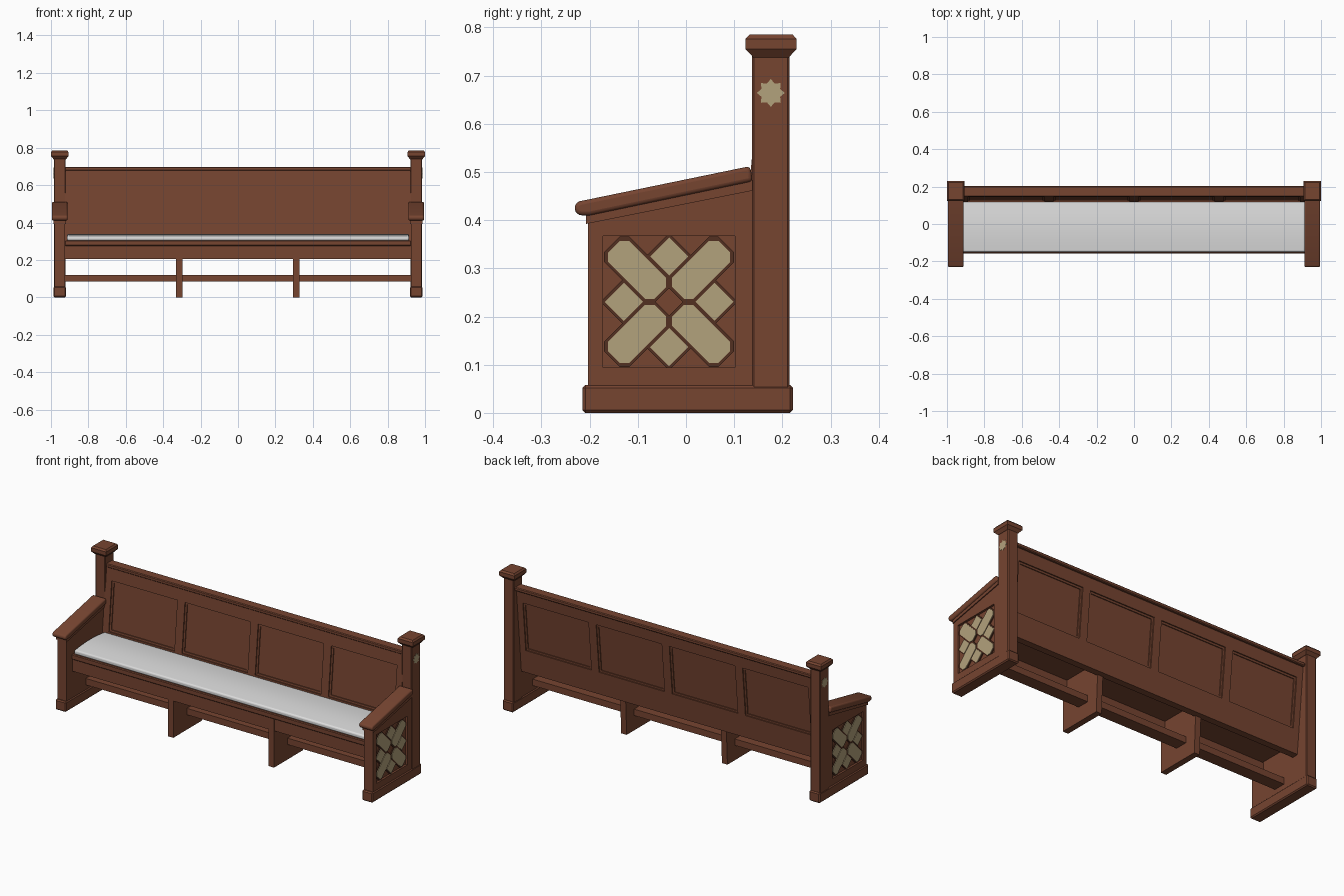
import bpy, bmesh, math
from mathutils import Vector

cube = bpy.data.objects.get("Cube")
if cube:
    bpy.data.objects.remove(cube, do_unlink=True)


def material(name, rgb):
    m = bpy.data.materials.new(name)
    m.use_nodes = True
    col = (*rgb, 1)
    m.diffuse_color = col
    b = m.node_tree.nodes["Principled BSDF"]
    b.inputs["Base Color"].default_value = col
    b.inputs["Roughness"].default_value = 0.6
    return m


WOOD = material("brown wood", (0.18, 0.058, 0.030))
DARK = material("dark wood", (0.085, 0.029, 0.015))
GOLD = material("dull gold", (0.45, 0.36, 0.20))
CLOTH = material("pale cloth", (0.72, 0.72, 0.72))


def prism(name, pts, x0, x1, mat=WOOD, bevel=0, segments=1):
    """Extrude a side profile of (y, z) points from x0 to x1."""
    bm = bmesh.new()
    a = [bm.verts.new((x0, y, z)) for y, z in pts]
    b = [bm.verts.new((x1, y, z)) for y, z in pts]
    bm.faces.new(a)
    bm.faces.new(b[::-1])
    n = len(pts)
    for i in range(n):
        j = (i + 1) % n
        bm.faces.new((a[i], b[i], b[j], a[j]))
    bmesh.ops.recalc_face_normals(bm, faces=bm.faces)
    me = bpy.data.meshes.new(name)
    bm.to_mesh(me)
    bm.free()
    me.materials.append(mat)
    ob = bpy.data.objects.new(name, me)
    bpy.context.collection.objects.link(ob)
    if bevel:
        mod = ob.modifiers.new("bevel", "BEVEL")
        mod.width, mod.segments, mod.limit_method = bevel, segments, "ANGLE"
    return ob


def rect(y0, y1, z0, z1):
    return [(y0, z0), (y1, z0), (y1, z1), (y0, z1)]


def smooth(ob):
    bpy.context.view_layer.objects.active = ob
    bpy.ops.object.select_all(action="DESELECT")
    ob.select_set(True)
    bpy.ops.object.shade_smooth_by_angle(angle=math.radians(40))


# Bench ends, each mirrored by its side sign
CX = 0.953
Y0, Y1 = -0.203, 0.14          # side panel front and back
PY0, PY1, PZ0, PZ1 = -0.172, 0.102, 0.094, 0.367   # carved square


def arm_z(y):
    return 0.405 + 0.2 * (y - Y0)


def lozenge(c, half_len, half_wid, angle, cut):
    """Rotated rectangle with cut corners."""
    l, w = half_len, half_wid
    pts = [(l, w - cut), (l - cut, w), (cut - l, w), (-l, w - cut),
           (-l, cut - w), (cut - l, -w), (l - cut, -w), (l, cut - w)]
    if not cut:
        pts = [(l, w), (-l, w), (-l, -w), (l, -w)]
    ca, sa = math.cos(angle), math.sin(angle)
    return [(c[0] + p * ca - q * sa, c[1] + p * sa + q * ca) for p, q in pts]


def bench_end(s):
    side = "left" if s > 0 else "right"

    def part(name, pts, a, b, mat=WOOD, bevel=0, segments=1):
        return prism(f"{side}_{name}", pts, s * (CX + a), s * (CX + b), mat, bevel, segments)

    part("foot", rect(-0.215, 0.222, 0, 0.058), -0.033, 0.033, bevel=0.006)
    part("post", rect(0.137, 0.215, 0.05, 0.745), -0.031, 0.031, bevel=0.004)

    # Side panel with a framed recess on its outer face
    part("side_panel", [(Y0, 0.055), (Y1, 0.055), (Y1, arm_z(Y1)), (Y0, arm_z(Y0))],
         -0.028, 0.016)
    part("panel_front_stile", [(Y0, 0.055), (PY0, 0.055), (PY0, arm_z(PY0)), (Y0, arm_z(Y0))],
         0.016, 0.028)
    part("panel_back_stile", [(PY1, 0.055), (Y1, 0.055), (Y1, arm_z(Y1)), (PY1, arm_z(PY1))],
         0.016, 0.028)
    part("panel_bottom_rail", rect(PY0, PY1, 0.055, PZ0), 0.016, 0.028)
    part("panel_top_rail", [(PY0, PZ1), (PY1, PZ1), (PY1, arm_z(PY1)), (PY0, arm_z(PY0))],
         0.016, 0.028)

    # Armrest with a rounded nose, and the moulding below it
    nose = [(-0.216 + 0.015 * math.cos(t), 0.425 + 0.015 * math.sin(t))
            for t in [math.radians(a) for a in range(110, 271, 20)]]
    arm = part("armrest", nose + [(-0.2, 0.410), (0.139, 0.481), (0.133, 0.512)],
               -0.042, 0.042, bevel=0.008, segments=3)
    smooth(arm)
    part("armrest_moulding", [(-0.208, arm_z(-0.208) - 0.012), (0.138, arm_z(0.138) - 0.012),
                              (0.138, arm_z(0.138) + 0.01), (-0.208, arm_z(-0.208) + 0.01)],
         -0.033, 0.033)

    # Carved bars and diamonds around the centre of the square
    cy, cz = (PY0 + PY1) / 2, (PZ0 + PZ1) / 2
    for i in range(8):
        t = i * math.pi / 4
        bar = i % 2
        r = 0.094
        c = (cy + r * math.cos(t), cz + r * math.sin(t))
        l, w, cut = (0.068, 0.031, 0.014) if bar else (0.028, 0.028, 0)
        a = t if bar else math.pi / 4
        name = "carved_bar" if bar else "carved_diamond"
        part(f"{name}_rim_{i}", lozenge(c, l + 0.006, w + 0.006, a, cut), 0.015, 0.021, DARK)
        part(f"{name}_{i}", lozenge(c, l, w, a, cut), 0.015, 0.024, GOLD)

    # Star on the post
    star = [(0.176 + r * math.cos(t), 0.664 + r * math.sin(t))
            for r, t in [((0.029, 0.021)[i % 2], i * math.pi / 8) for i in range(16)]]
    part("post_star", star, 0.03, 0.033, GOLD)

    # Post cap, lofted through square levels
    bm = bmesh.new()
    rings = []
    for z, h in [(0.738, 0.037), (0.755, 0.053), (0.776, 0.053), (0.785, 0.045)]:
        rings.append([bm.verts.new((s * CX + p * h * 0.047 / 0.053, 0.1765 + q * h, z))
                      for p, q in [(-1, -1), (1, -1), (1, 1), (-1, 1)]])
    bm.faces.new(rings[0])
    bm.faces.new(rings[-1])
    for lo, hi in zip(rings, rings[1:]):
        for i in range(4):
            j = (i + 1) % 4
            bm.faces.new((lo[i], lo[j], hi[j], hi[i]))
    bmesh.ops.recalc_face_normals(bm, faces=bm.faces)
    me = bpy.data.meshes.new(f"{side}_post_cap")
    bm.to_mesh(me)
    bm.free()
    me.materials.append(WOOD)
    bpy.context.collection.objects.link(bpy.data.objects.new(me.name, me))


for s in (1, -1):
    bench_end(s)

# Leaning back, built from sheared slabs
W = 0.925


def lean_y(z):
    return 0.138 + 0.094 * (z - 0.34)


def slab(name, x0, x1, z0, z1, half):
    a, b = lean_y(z0), lean_y(z1)
    return prism(name, [(a - half, z0), (a + half, z0), (b + half, z1), (b - half, z1)], x0, x1)


P0, P1 = 0.335, 0.612
slab("back_board", -W, W, 0.3, 0.65, 0.008)
slab("back_top_board", -W, W, P1, 0.685, 0.019)
slab("back_bottom_board", -W, W, 0.205, P1 - 0.277, 0.019)
prism("back_top_rail", rect(0.147, 0.202, 0.678, 0.698), -W, W, bevel=0.004)

PITCH, HALF = 0.455, 0.204
for i in range(5):
    x = (i - 2) * PITCH
    x0 = -W if i == 0 else x - (PITCH / 2 - HALF)
    x1 = W if i == 4 else x + (PITCH / 2 - HALF)
    slab(f"back_stile_{i}", x0, x1, P0, P1, 0.019)
for i in range(4):
    x, e = (i - 1.5) * PITCH, 0.011
    slab(f"panel_bead_top_{i}", x - HALF, x + HALF, P1 - e, P1, 0.013)
    slab(f"panel_bead_bottom_{i}", x - HALF, x + HALF, P0, P0 + e, 0.013)
    for k in (-1, 1):
        edge = x + k * HALF
        slab(f"panel_bead_side_{i}_{k}", edge - k * e, edge, P0, P1, 0.013)

# Seat, apron and cushion
prism("seat_board", rect(-0.157, 0.125, 0.275, 0.305), -W, W, bevel=0.004)
prism("seat_apron", rect(-0.147, -0.118, 0.205, 0.276), -W, W)
crown = [(-0.15 + 0.27 * i / 8, 0.328 + 0.010 * math.sin(math.pi * i / 8)) for i in range(9)]
cushion = prism("seat_cushion", [(0.12, 0.304), (-0.15, 0.304)] + crown, -0.915, 0.915,
                CLOTH, bevel=0.008, segments=3)
smooth(cushion)

# Supports and stretcher below the seat
for i, x in enumerate((-0.314, 0.312)):
    prism(f"support_{i}", [(-0.15, 0), (0.105, 0), (0.118, 0.276), (-0.15, 0.276)],
          x - 0.017, x + 0.017)
prism("stretcher", rect(-0.03, 0.04, 0.084, 0.12), -W, W)
